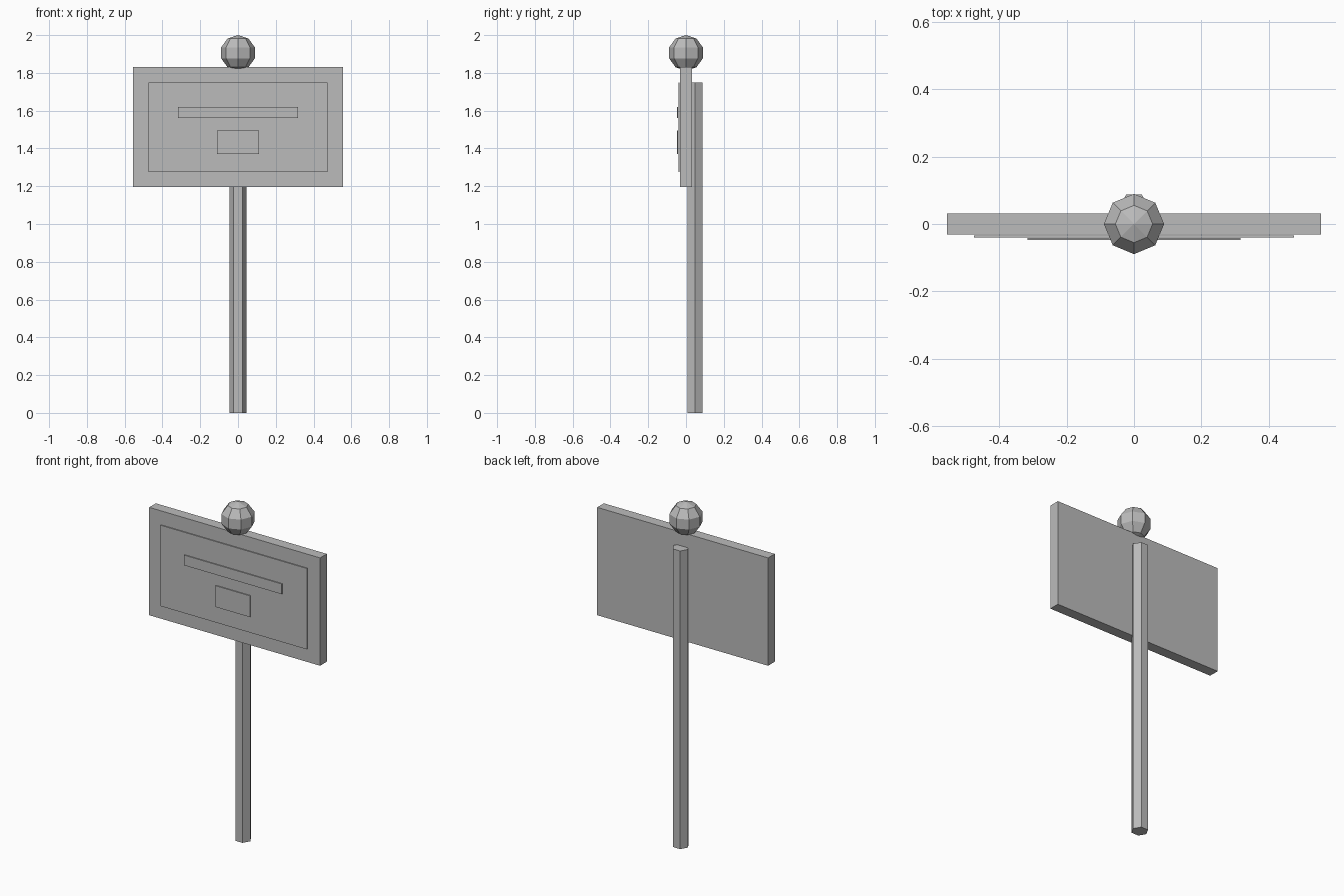
import bpy
import math

if "Cube" in bpy.data.objects:
    bpy.data.objects.remove(bpy.data.objects["Cube"])

grey = bpy.data.materials.new("plain_grey")
grey.diffuse_color = (0.5, 0.5, 0.5, 1)
grey.use_nodes = True
grey.node_tree.nodes["Principled BSDF"].inputs["Base Color"].default_value = grey.diffuse_color


def finish(name):
    ob = bpy.context.object
    ob.name = name
    ob.data.materials.append(grey)
    return ob


def box(name, half_x, y0, y1, z0, z1):
    bpy.ops.mesh.primitive_cube_add(size=1, location=(0, (y0 + y1) / 2, (z0 + z1) / 2))
    ob = finish(name)
    ob.scale = (2 * half_x, y1 - y0, z1 - z0)
    bpy.ops.object.transform_apply(location=False, rotation=False, scale=True)
    return ob


# Hexagonal post standing behind the board, flat faces to front and back
bpy.ops.mesh.primitive_cylinder_add(vertices=6, radius=0.046, depth=1.75,
                                    location=(0, 0.048, 0.875),
                                    rotation=(0, 0, math.radians(30)))
finish("post")

# Sign board with a thin raised panel and two plates on it
box("board", 0.555, -0.031, 0.031, 1.197, 1.83)
box("front_panel", 0.475, -0.040, -0.034, 1.275, 1.75)
box("title_strip", 0.317, -0.048, -0.042, 1.56, 1.62)
box("small_plate", 0.111, -0.048, -0.042, 1.37, 1.495)

# Faceted ball on top
bpy.ops.mesh.primitive_uv_sphere_add(segments=8, ring_count=5, radius=0.094,
                                     location=(0, 0, 1.906))
finish("ball")
